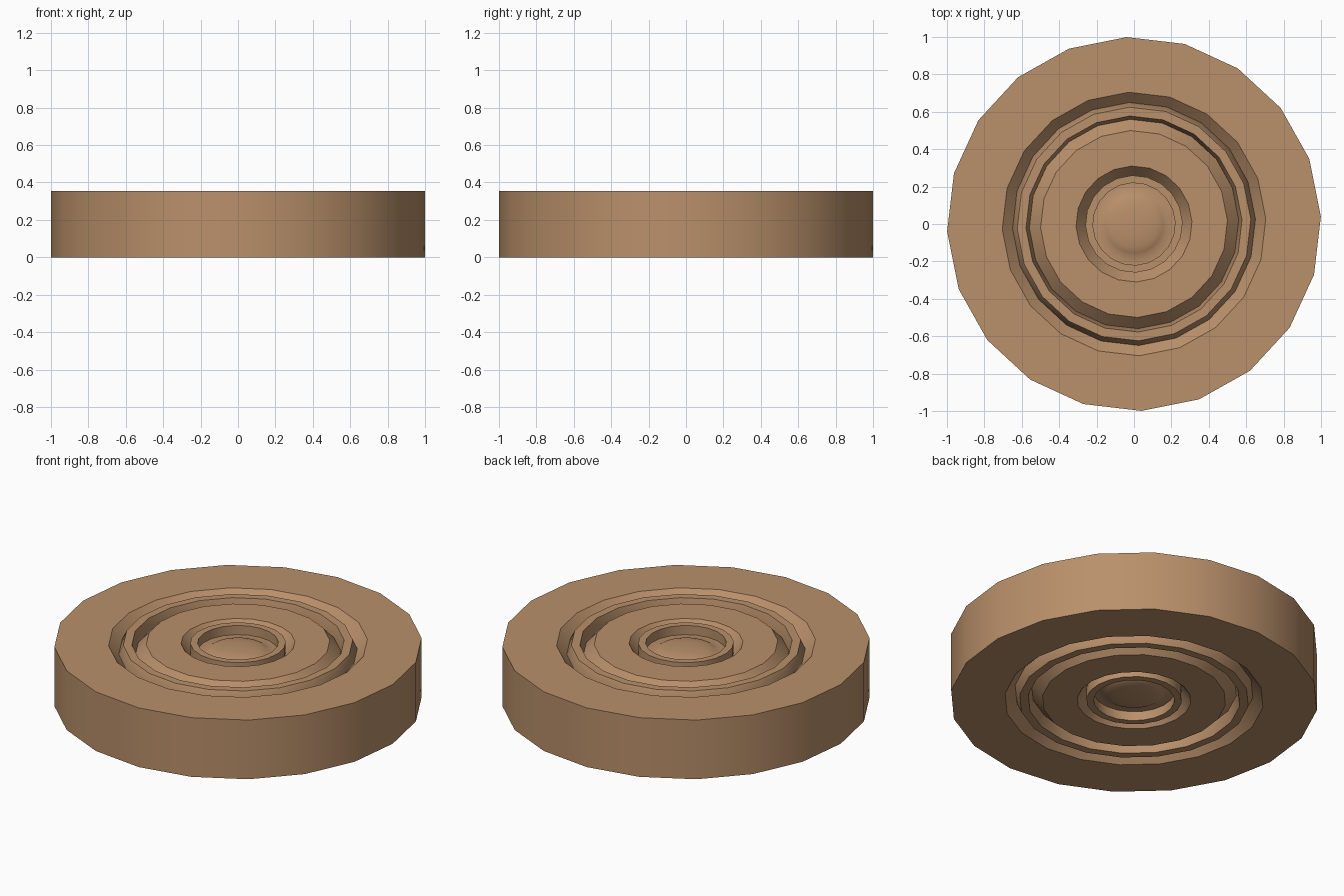
import bpy, bmesh, math

if "Cube" in bpy.data.objects:
    bpy.data.objects.remove(bpy.data.objects["Cube"])

SIDES, PHASE, H = 20, math.radians(2.3), 0.355

brown = bpy.data.materials.new("warm brown")
brown.diffuse_color = (0.49, 0.28, 0.145, 1)
brown.use_nodes = True
brown.node_tree.nodes["Principled BSDF"].inputs["Base Color"].default_value = brown.diffuse_color


def lathe(name, upper):
    """Revolve the upper half profile (radius, z), mirrored about mid height."""
    prof = upper + [(r, H - z) for r, z in reversed(upper)]
    bm = bmesh.new()
    rings = []
    for r, z in prof:
        if r == 0:
            rings.append([bm.verts.new((0, 0, z))] * SIDES)
        else:
            rings.append([bm.verts.new((r * math.cos(PHASE + 2 * math.pi * i / SIDES),
                                        r * math.sin(PHASE + 2 * math.pi * i / SIDES), z))
                          for i in range(SIDES)])
    pairs = list(zip(rings, rings[1:]))
    if upper[0][0] > 0:                       # close the ring on its inner side
        pairs.append((rings[-1], rings[0]))
    for a, b in pairs:
        if a[0] is a[1] and b[0] is b[1]:
            continue
        for i in range(SIDES):
            j = (i + 1) % SIDES
            quad = list(dict.fromkeys((a[i], b[i], b[j], a[j])))
            bm.faces.new(quad)
    bmesh.ops.recalc_face_normals(bm, faces=bm.faces)
    me = bpy.data.meshes.new(name)
    bm.to_mesh(me)
    bm.free()
    me.materials.append(brown)
    ob = bpy.data.objects.new(name, me)
    bpy.context.collection.objects.link(ob)
    bpy.context.view_layer.objects.active = ob
    bpy.ops.object.select_all(action='DESELECT')
    ob.select_set(True)
    bpy.ops.object.shade_smooth_by_angle(angle=math.radians(32))
    return ob


G = H - 0.065   # groove floor
# Tyre with sloped inner lip
lathe("tyre", [(0.65, H - 0.055), (0.705, H), (1.0, H)])
# Rim ridge between tyre and wheel disc
lathe("rim_ring", [(0.56, G), (0.578, H), (0.625, H), (0.65, H - 0.055)])
# Wheel disc with bevelled edges
lathe("wheel_disc", [(0.26, G), (0.31, H), (0.50, H), (0.56, G)])
# Upright collar around the axle
lathe("hub_collar", [(0.22, H - 0.055), (0.22, H), (0.26, H), (0.26, G)])
# Domed axle end sitting inside the collar
lathe("axle_cap", [(0, H - 0.025), (0.07, H - 0.027), (0.125, H - 0.033),
                   (0.155, H - 0.042), (0.178, H - 0.055), (0.22, H - 0.055)])
